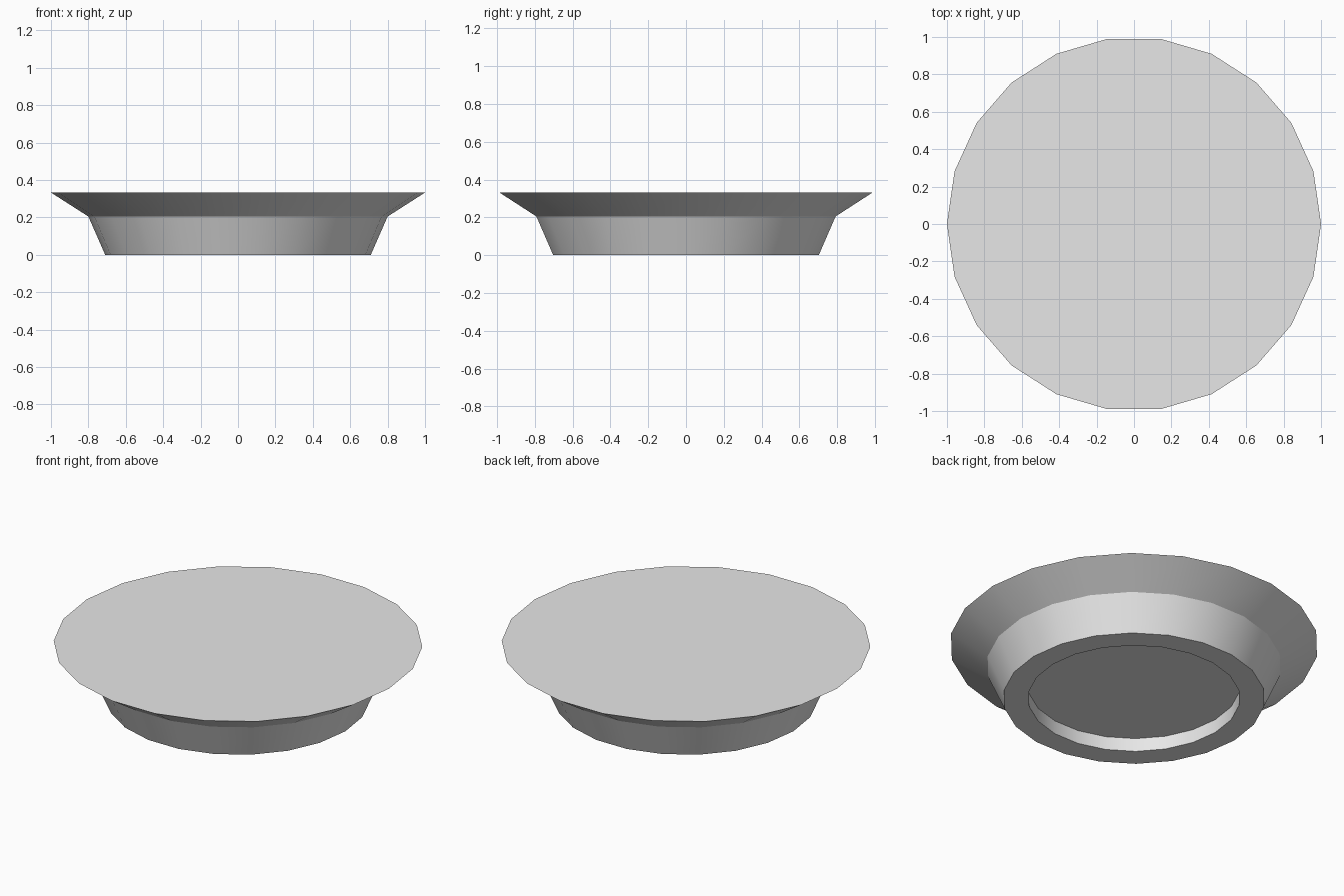
import bpy, bmesh
from math import cos, sin, pi, radians

cube = bpy.data.objects.get("Cube")
if cube:
    bpy.data.objects.remove(cube, do_unlink=True)

SIDES = 22

# One plain grey for the whole dish
grey = bpy.data.materials.new("light grey")
grey.use_nodes = True
colour = (0.8, 0.8, 0.8, 1)
grey.diffuse_color = colour
grey.node_tree.nodes["Principled BSDF"].inputs["Base Color"].default_value = colour

# Radius and height, from the recess ceiling, round the foot, to the flat top
profile = [(0.575, 0.08), (0.575, 0), (0.71, 0), (0.80, 0.205), (1, 0.333)]

bm = bmesh.new()
rings = [[bm.verts.new((r * cos(2 * pi * i / SIDES), r * sin(2 * pi * i / SIDES), z))
          for i in range(SIDES)] for r, z in profile]
for a, b in zip(rings, rings[1:]):
    for i in range(SIDES):
        j = (i + 1) % SIDES
        bm.faces.new((a[i], a[j], b[j], b[i]))
bm.faces.new(rings[0][::-1])
bm.faces.new(rings[-1])
bmesh.ops.recalc_face_normals(bm, faces=bm.faces)

mesh = bpy.data.meshes.new("flared_dish")
bm.to_mesh(mesh)
bm.free()
mesh.materials.append(grey)
dish = bpy.data.objects.new("flared_dish", mesh)
bpy.context.collection.objects.link(dish)

# Smooth round the walls, crisp at the rims
bpy.ops.object.select_all(action="DESELECT")
dish.select_set(True)
bpy.context.view_layer.objects.active = dish
bpy.ops.object.shade_smooth_by_angle(angle=radians(30))
